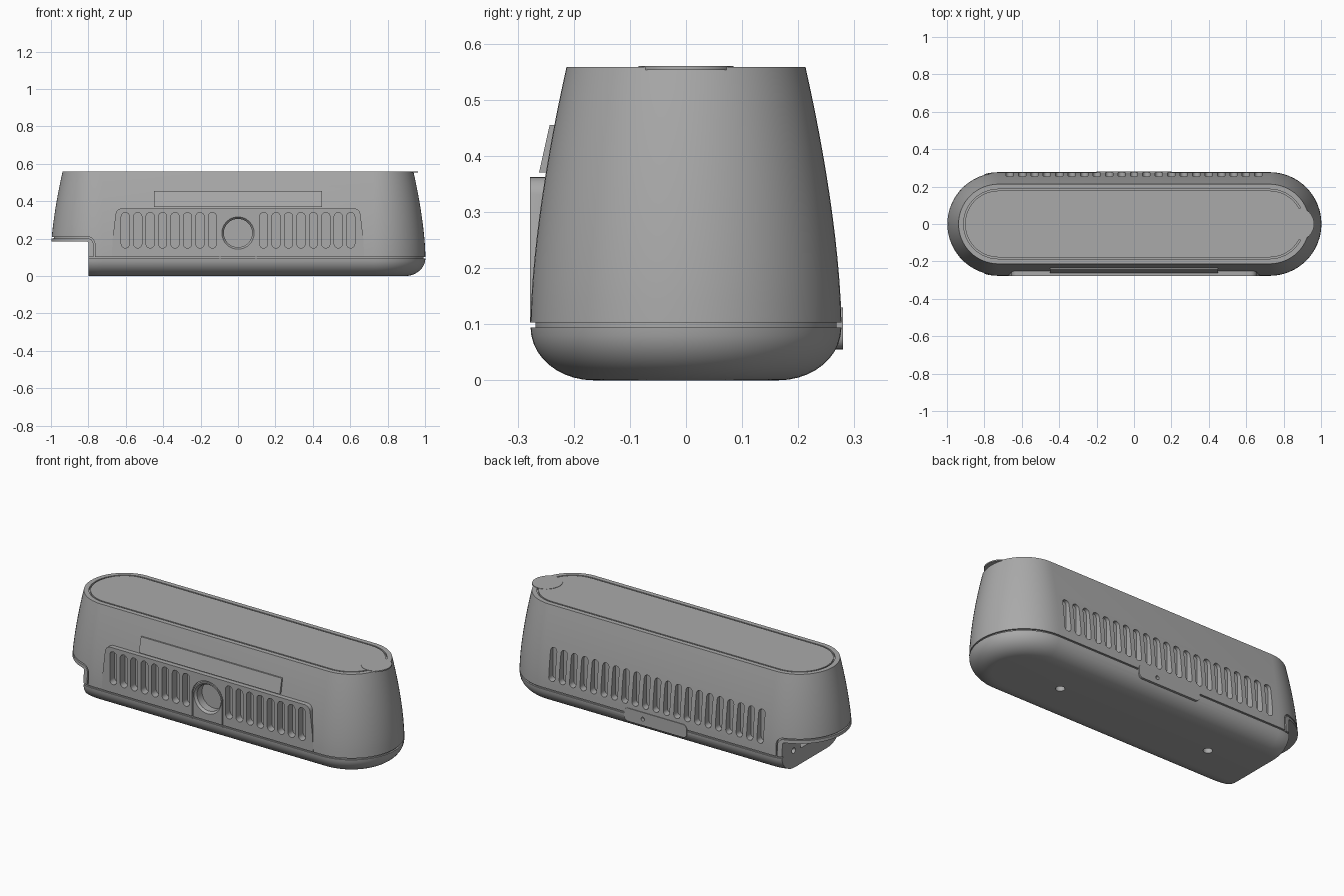
import bpy, bmesh
from math import sin, cos, pi, radians

cube = bpy.data.objects.get("Cube")
if cube:
    bpy.data.objects.remove(cube)

STRAIGHT = 0.725   # half length of the straight sides
R_MAX = 0.277      # half depth of the housing at the seam

grey = bpy.data.materials.new("housing grey")
grey.use_nodes = True
COLOUR = (0.40, 0.40, 0.40, 1)
grey.diffuse_color = COLOUR
grey.node_tree.nodes["Principled BSDF"].inputs["Base Color"].default_value = COLOUR


def finish(name, bm):
    bmesh.ops.recalc_face_normals(bm, faces=bm.faces)
    mesh = bpy.data.meshes.new(name)
    bm.to_mesh(mesh)
    bm.free()
    mesh.materials.append(grey)
    obj = bpy.data.objects.new(name, mesh)
    bpy.context.collection.objects.link(obj)
    return obj


def arc(cx, cy, rx, ry, start, end, n):
    angles = [radians(start + (end - start) * i / n) for i in range(n + 1)]
    return [(cx + rx * cos(a), cy + ry * sin(a)) for a in angles]


def circle(cx, cy, rx, ry=None, n=32):
    return arc(cx, cy, rx, ry or rx, 0, 360, n)[:-1]


def rounded(x0, x1, z0, z1, r, n=6):
    pts = []
    for cx, cz, a in ((x1 - r, z1 - r, 0), (x0 + r, z1 - r, 90),
                      (x0 + r, z0 + r, 180), (x1 - r, z0 + r, 270)):
        pts += arc(cx, cz, r, r, a, a + 90, n)
    return pts


def slot(x, z0, z1, w):
    h = w / 2
    return arc(x, z1 - h, h, h, 0, 180, 8) + arc(x, z0 + h, h, h, 180, 360, 8)


def arch(w, z0, z1):
    return [(-w, z0), (w, z0)] + arc(0, z1, w, w, 0, 180, 24)


def prisms(name, outlines, axis, a, b, taper=None):
    """Extrude flat outlines along an axis, from a to b."""
    place = {"x": lambda u, v, t: (t, u, v), "y": lambda u, v, t: (u, t, v),
             "z": lambda u, v, t: (u, v, t)}[axis]
    bm = bmesh.new()
    for i, pts in enumerate(outlines):
        far = taper[i] if taper else pts
        lo = [bm.verts.new(place(u, v, a)) for u, v in pts]
        hi = [bm.verts.new(place(u, v, b)) for u, v in far]
        bm.faces.new(lo)
        bm.faces.new(hi)
        for k in range(len(lo)):
            j = (k + 1) % len(lo)
            bm.faces.new((lo[k], lo[j], hi[j], hi[k]))
    return finish(name, bm)


def stadium_loft(name, profile, n=32):
    """Stack of long round-ended outlines, given as (radius, height)."""
    bm = bmesh.new()
    rings = []
    for r, z in profile:
        pts = arc(STRAIGHT, 0, r, r, -90, 90, n) + arc(-STRAIGHT, 0, r, r, 90, 270, n)
        rings.append([bm.verts.new((x, y, z)) for x, y in pts])
    bm.faces.new(rings[0])
    bm.faces.new(rings[-1])
    for low, high in zip(rings, rings[1:]):
        for k in range(len(low)):
            j = (k + 1) % len(low)
            bm.faces.new((low[k], low[j], high[j], high[k]))
    return finish(name, bm)


def boolean(target, tool, operation="DIFFERENCE"):
    mod = target.modifiers.new("bool", "BOOLEAN")
    mod.operation, mod.object, mod.solver = operation, tool, "EXACT"
    bpy.context.view_layer.objects.active = target
    bpy.ops.object.modifier_apply(modifier=mod.name)
    bpy.data.objects.remove(tool)


def body_radius(z):
    return R_MAX - 0.064 * ((z - 0.103) / 0.455) ** 1.6


# Housing: rounded base, seam groove, tapering shell, groove around the top panel
profile = [(0.165 + 0.112 * sin(a), 0.094 * (1 - cos(a)))
           for a in (pi / 2 * i / 10 for i in range(11))]
profile += [(0.268, 0.094), (0.268, 0.103)]
profile += [(body_radius(z), z) for z in (0.103 + 0.455 * i / 12 for i in range(13))]
profile += [(0.186, 0.558), (0.186, 0.548), (0.178, 0.548), (0.178, 0.558)]
housing = stadium_loft("housing", profile)

# Upright front panel and the flat strip above it
left_side = [(-0.675, 0.103), (-0.67, 0.2)] + arc(-0.62, 0.327, 0.035, 0.035, 170, 90, 6)
panel = left_side + [(-x, z) for x, z in reversed(left_side)]
boolean(housing, prisms("front_panel", [panel], "y", -0.278, -0.2), "UNION")
strip = [(-0.2, 0.37), (-0.262, 0.37), (-0.243, 0.455), (-0.2, 0.455)]
boolean(housing, prisms("front_strip", [strip], "x", -0.45, 0.45), "UNION")

# Rear latch plate across the seam
boolean(housing, prisms("rear_latch", [rounded(-0.2, 0.2, 0.055, 0.13, 0.025)],
                        "y", 0.2, 0.28), "UNION")
boolean(housing, prisms("latch_hole", [circle(0.08, 0.092, 0.011, n=16)], "y", 0.26, 0.3))

# Vent slots, front and back
STEP = 0.0665
front = [slot(s * (0.137 + STEP * i), 0.15, 0.34, 0.044) for s in (-1, 1) for i in range(8)]
back = [slot(STEP * i, 0.15, 0.34, 0.04) for i in range(-10, 11)]
boolean(housing, prisms("front_vents", front, "y", -0.32, -0.235))
boolean(housing, prisms("rear_vents", back, "y", 0.235, 0.32))

# Front round opening with bevelled rim, and the arched outline around it
outline = prisms("arch_groove", [arch(0.1, 0.09, 0.23)], "y", -0.3, -0.27)
boolean(outline, prisms("arch_core", [arch(0.094, 0.05, 0.23)], "y", -0.31, -0.26))
boolean(housing, outline)
boolean(housing, prisms("opening_rim", [circle(0, 0.23, 0.088)], "y", -0.28, -0.265,
                        [circle(0, 0.23, 0.076)]))
boolean(housing, prisms("opening", [circle(0, 0.23, 0.076)], "y", -0.29, -0.22))

# Corner notch, with its offset seam cut only skin deep
seam = [(-1.1, 0.21)] + arc(-0.805, 0.17, 0.04, 0.04, 90, 0, 8) + [(-0.765, 0.097)]
seam += [(-0.773, 0.097)] + arc(-0.805, 0.17, 0.032, 0.032, 0, 90, 8) + [(-1.1, 0.202)]
groove = prisms("notch_seam", [seam], "y", -0.4, 0.4)
boolean(groove, stadium_loft("seam_core", [(0.267, 0.0), (0.267, 0.12), (0.258, 0.23)]))
boolean(housing, groove)
boolean(housing, prisms("notch", [rounded(-1.2, -0.8, -0.2, 0.185, 0.01)], "y", -0.4, 0.4))

# Port and screw holes in the notch wall, screw holes underneath
boolean(housing, prisms("notch_port", [rounded(-0.1, 0.1, 0.09, 0.165, 0.01)], "x", -0.9, -0.74))
boolean(housing, prisms("notch_holes", [circle(s * 0.16, 0.1, 0.016, n=16) for s in (-1, 1)],
                        "x", -0.9, -0.76))
boolean(housing, prisms("base_holes", [circle(s * 0.487, 0, 0.024, n=24) for s in (-1, 1)],
                        "z", -0.1, 0.03))

# Thin finger tab overhanging the top rim
tab = prisms("finger_tab", [circle(0.885, 0, 0.078, 0.085, 40)], "z", 0.553, 0.56)

for obj in (housing, tab):
    bpy.ops.object.select_all(action="DESELECT")
    obj.select_set(True)
    bpy.context.view_layer.objects.active = obj
    bpy.ops.object.shade_smooth_by_angle(angle=radians(28))
